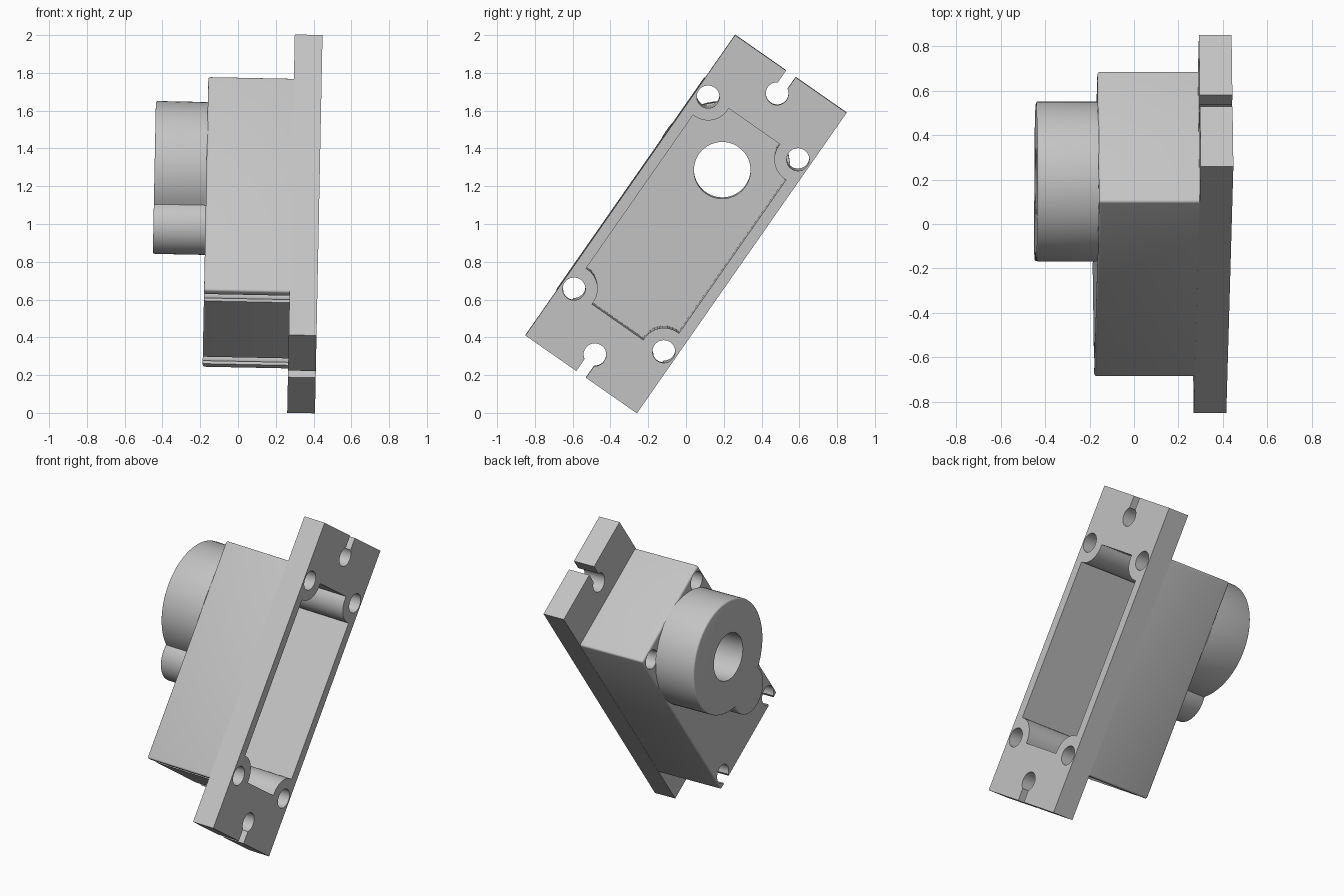
import bpy, bmesh
from math import sin, cos, radians, atan2, acos, degrees
from mathutils import Matrix, Vector

if "Cube" in bpy.data.objects:
    bpy.data.objects.remove(bpy.data.objects["Cube"])

grey = bpy.data.materials.new("grey plastic")
grey.use_nodes = True
grey.diffuse_color = (0.55, 0.55, 0.55, 1)
grey.node_tree.nodes["Principled BSDF"].inputs["Base Color"].default_value = grey.diffuse_color

# Local axes: x = width, y = length, z = depth (0 at the open face)
HALF_W, HALF_L, FLANGE_T = 0.36, 0.97, 0.147
BODY_L, BODY_D, BOSS_D = 0.69, 0.60, 0.875
SCREW_X, SCREW_Y, HOLE_R = 0.29, 0.62, 0.06
BOSS_Y, BOSS_R, LOBE_Y, LOBE_R = 0.335, 0.36, -0.03, 0.15


def arc(cx, cy, r, a0, a1, n):
    steps = [radians(a0 + (a1 - a0) * i / n) for i in range(n + 1)]
    return [(cx + r * cos(a), cy + r * sin(a)) for a in steps]


def prism(name, outline, z0, z1, bevel=0, bevel_all=False):
    """Extrude a closed outline from z0 to z1, softening its low rim or every edge."""
    bm = bmesh.new()
    base = bm.faces.new([bm.verts.new((x, y, z0)) for x, y in outline])
    top = bmesh.ops.extrude_face_region(bm, geom=[base])["geom"]
    bmesh.ops.translate(bm, vec=(0, 0, z1 - z0),
                        verts=[g for g in top if isinstance(g, bmesh.types.BMVert)])
    bmesh.ops.recalc_face_normals(bm, faces=bm.faces)
    if bevel:
        edges = [e for e in bm.edges
                 if bevel_all or all(abs(v.co.z - z0) < 1e-5 for v in e.verts)]
        bmesh.ops.bevel(bm, geom=edges, offset=bevel, segments=3,
                        affect='EDGES', profile=0.5)
    mesh = bpy.data.meshes.new(name)
    bm.to_mesh(mesh)
    bm.free()
    ob = bpy.data.objects.new(name, mesh)
    bpy.context.collection.objects.link(ob)
    return ob


def box(name, x0, x1, y0, y1, z0, z1, bevel=0):
    return prism(name, [(x0, y0), (x1, y0), (x1, y1), (x0, y1)], z0, z1, bevel, True)


def rod(name, x, y, r, z0, z1, n=48):
    return prism(name, arc(x, y, r, 0, 360, n)[:-1], z0, z1)


def combine(ob, tool, operation='DIFFERENCE'):
    mod = ob.modifiers.new("cut", 'BOOLEAN')
    mod.object, mod.operation, mod.solver = tool, operation, 'EXACT'
    bpy.context.view_layer.objects.active = ob
    bpy.ops.object.modifier_apply(modifier=mod.name)
    bpy.data.objects.remove(tool)


# Housing: deep body joined to the mounting flange
housing = box("housing", -HALF_W, HALF_W, -HALF_L, HALF_L, -FLANGE_T, 0)
side = HALF_W - 0.001
combine(housing, box("body", -side, side, -BODY_L, BODY_L, -BODY_D, -0.05, 0.012), 'UNION')

# Pocket with rounded posts left standing round the corner screws
quarter = arc(SCREW_X, SCREW_Y, 0.125, 174.5, 274.6, 16)
pocket = []
for sx, sy in ((1, 1), (-1, 1), (-1, -1), (1, -1)):
    pts = [(x * sx, y * sy) for x, y in quarter]
    pocket += pts[::-1] if sx * sy > 0 else pts
combine(housing, prism("pocket", pocket, -0.54, 0.1))

# Corner screw holes, slotted open through the lower end of the body
for sx in (-1, 1):
    for sy in (-1, 1):
        combine(housing, rod("screw_hole", sx * SCREW_X, sy * SCREW_Y, HOLE_R, -0.7, 0.1))
    x = sx * SCREW_X
    combine(housing, box("slot", x - 0.032, x + 0.032, -0.75, -SCREW_Y, -0.7, -FLANGE_T))

# Keyhole mounting slots at both flange ends
for sy in (-1, 1):
    combine(housing, rod("mount_hole", 0, sy * 0.843, HOLE_R, -0.3, 0.1))
    y0, y1 = sorted((sy * 0.843, sy * 1.1))
    combine(housing, box("mount_slit", -0.031, 0.031, y0, y1, -0.3, 0.1))

# Round boss with a smaller lobe merged into it
d = BOSS_Y - LOBE_Y
drop = (d * d + BOSS_R ** 2 - LOBE_R ** 2) / (2 * d)
half = degrees(acos(drop / BOSS_R))
lobe_a = degrees(atan2(d - drop, BOSS_R * sin(radians(half))))
outline = arc(0, BOSS_Y, BOSS_R, half - 90, 270 - half, 72)
outline += arc(0, LOBE_Y, LOBE_R, 180 - lobe_a, 360 + lobe_a, 28)[1:-1]
boss = prism("shaft_boss", outline, -BOSS_D, -BODY_D + 0.003, 0.01)

# Shaft bore through boss and housing floor
for part in (housing, boss):
    combine(part, rod("bore", 0, BOSS_Y, 0.15, -1, -0.4, 64))

# Lean the whole assembly into place
a = atan2(1.59, 1.11)
normal = Vector((1, 0, -0.02)).normalized()
length = Vector((0.02 * sin(a), cos(a), sin(a))).normalized()
width = length.cross(normal)
pose = Matrix((width, length, normal)).transposed().to_4x4()
pose.translation = (0.4275, 0, 0.999)

for part in (housing, boss):
    part.data.materials.clear()
    part.data.materials.append(grey)
    part.data.transform(pose)
    bpy.ops.object.select_all(action='DESELECT')
    part.select_set(True)
    bpy.context.view_layer.objects.active = part
    bpy.ops.object.shade_smooth_by_angle(angle=radians(35))
